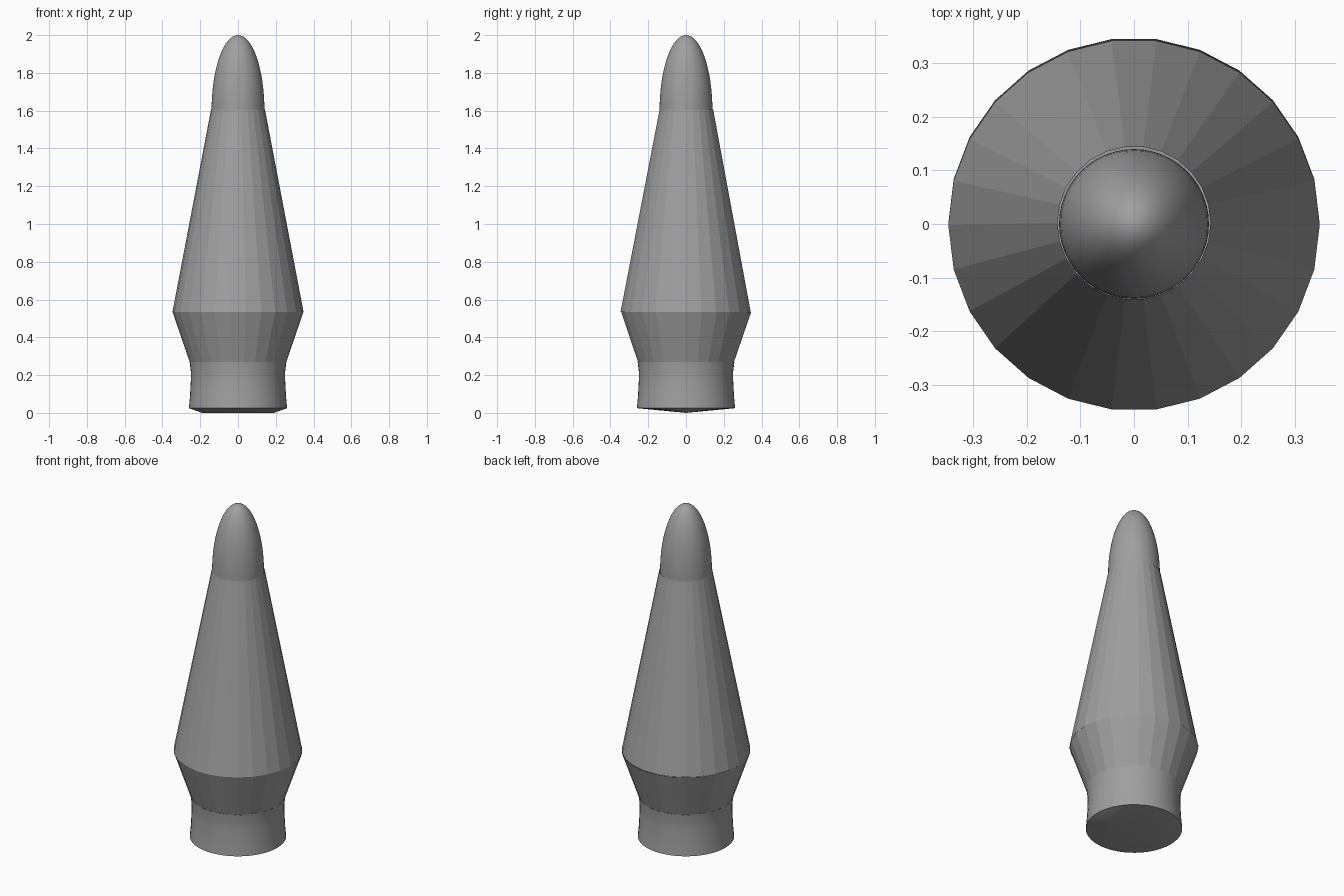
import bpy, bmesh, math

if "Cube" in bpy.data.objects:
    bpy.data.objects.remove(bpy.data.objects["Cube"])

grey = bpy.data.materials.new("plain grey")
grey.diffuse_color = (0.35, 0.35, 0.35, 1)
grey.use_nodes = True
grey.node_tree.nodes["Principled BSDF"].inputs["Base Color"].default_value = grey.diffuse_color


def lathe(name, profile, sides, smooth=False, ridge=None):
    """Spin (radius, z, y shift) points about z; ridge closes the bottom as a shallow keel."""
    bm = bmesh.new()
    rings = []
    for r, z, dy in profile:
        ring = []
        for i in range(sides):
            a = 2 * math.pi * i / sides
            ring.append(bm.verts.new((r * math.cos(a), r * math.sin(a) + dy, z)))
        rings.append(ring)
    if ridge:
        keel = [bm.verts.new((max(-ridge, min(ridge, v.co.x)), 0, 0)) for v in rings[0]]
        rings.insert(0, keel)
    for lo, hi in zip(rings, rings[1:]):
        for i in range(sides):
            j = (i + 1) % sides
            bm.faces.new((lo[i], lo[j], hi[j], hi[i]))
    bmesh.ops.remove_doubles(bm, verts=bm.verts, dist=1e-4)
    me = bpy.data.meshes.new(name)
    bm.to_mesh(me)
    bm.free()
    me.materials.append(grey)
    ob = bpy.data.objects.new(name, me)
    bpy.context.collection.objects.link(ob)
    if smooth:
        bpy.ops.object.select_all(action='DESELECT')
        ob.select_set(True)
        bpy.context.view_layer.objects.active = ob
        bpy.ops.object.shade_smooth_by_angle(angle=math.radians(30))
    return ob


# Waisted collar with a slightly keeled underside
lathe("base_collar", [(0.26, 0.025, 0), (0.254, 0.09, 0), (0.25, 0.17, 0),
                      (0.25, 0.22, 0), (0.256, 0.27, 0)], 52, True, 0.19)

# Faceted flare and long taper
lathe("lower_flare", [(0.256, 0.27, 0), (0.347, 0.535, 0.001)], 26)
lathe("tapered_body", [(0.347, 0.535, -0.002), (0.143, 1.605, 0.002)], 26)

# Rounded tip, a stretched half sphere
steps = 16
dome = [(0.14 * math.cos(t), 1.6 + 0.4 * math.sin(t), 0)
        for t in (math.pi / 2 * k / steps for k in range(steps + 1))]
lathe("rounded_tip", dome, 48, True)
